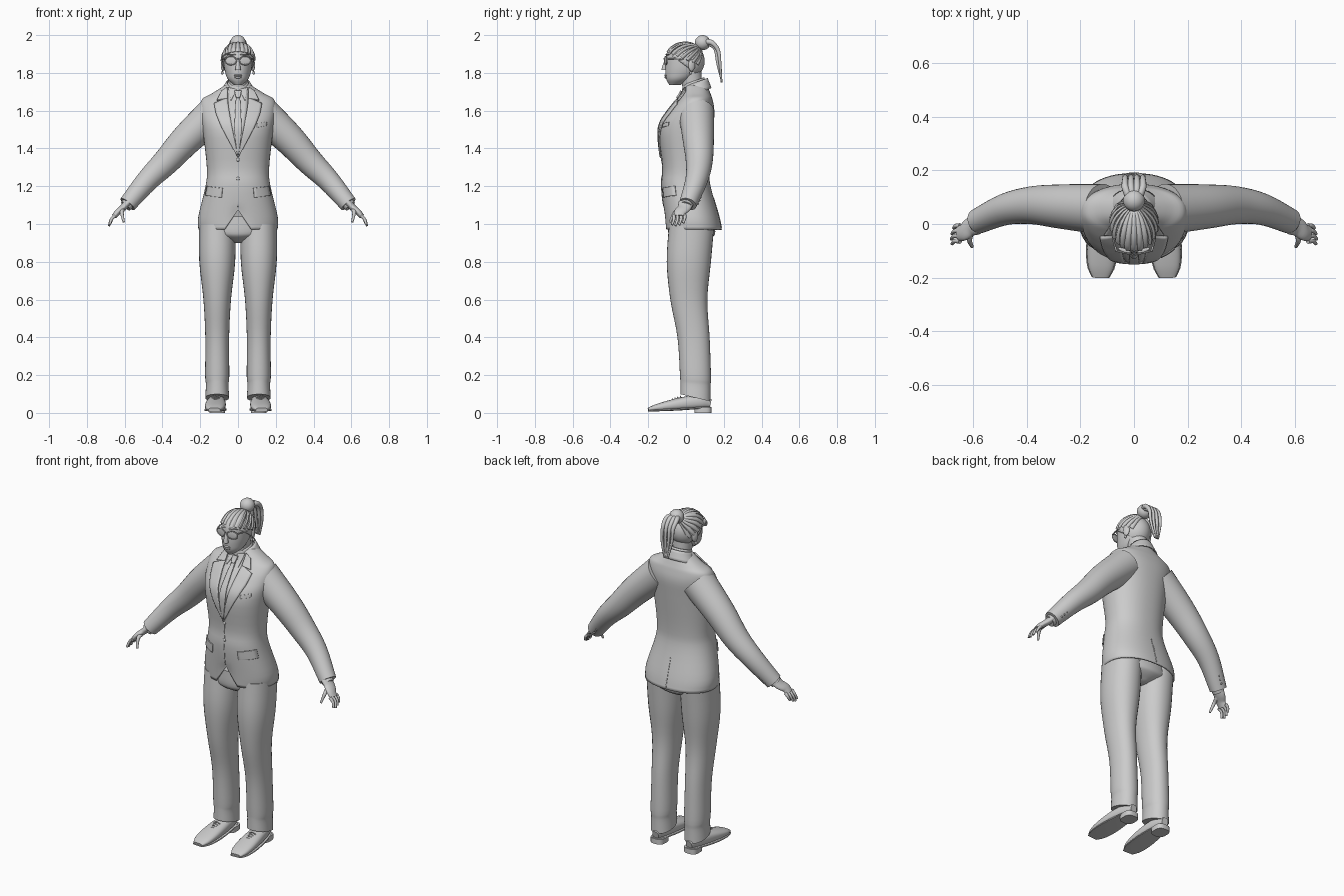
import bpy, bmesh, math
from mathutils import Vector, Matrix
from mathutils.bvhtree import BVHTree

if "Cube" in bpy.data.objects:
    bpy.data.objects.remove(bpy.data.objects["Cube"])

GREY = (.6, .6, .6, 1)
material = bpy.data.materials.new("plain_grey")
material.use_nodes = True
material.diffuse_color = GREY
material.node_tree.nodes["Principled BSDF"].inputs["Base Color"].default_value = GREY

SIDES = (("left", 1), ("right", -1))
ACROSS, DEPTH = Vector((1, 0, 0)), Vector((0, 1, 0))


def finish(name, bm, thickness=0, offset=-1):
    """Turn a bmesh into a smooth shaded object, optionally thickened like cloth."""
    bmesh.ops.recalc_face_normals(bm, faces=bm.faces)
    mesh = bpy.data.meshes.new(name)
    bm.to_mesh(mesh)
    bm.free()
    mesh.materials.append(material)
    mesh.shade_smooth()
    mesh.set_sharp_from_angle(angle=math.radians(45))
    obj = bpy.data.objects.new(name, mesh)
    bpy.context.collection.objects.link(obj)
    if thickness:
        solid = obj.modifiers.new("cloth_thickness", "SOLIDIFY")
        solid.thickness, solid.offset = thickness, offset
    return obj


def skin(bm, rows, closed):
    """Join neighbouring rows of vertices with quads."""
    for low, high in zip(rows, rows[1:]):
        count = len(low)
        for j in range(count if closed else count - 1):
            k = (j + 1) % count
            bm.faces.new((low[j], low[k], high[k], high[j]))


def spline(keys, steps):
    """Smooth curve through tuples of any length."""
    keys = [Vector(key) for key in keys]
    keys = [keys[0] * 2 - keys[1], *keys, keys[-1] * 2 - keys[-2]]
    curve = []
    for before, start, stop, after in zip(keys, keys[1:], keys[2:], keys[3:]):
        leave, arrive = (stop - before) / 2, (after - start) / 2
        for i in range(steps):
            t = i / steps
            bend = leave * (1 - t) - arrive * t + (start - stop) * (1 - 2 * t)
            curve.append(start.lerp(stop, t) + bend * t * (1 - t))
    return curve + [keys[-2]]


def loft(name, keys, side=1, flat=False, ref=ACROSS, sides=20, power=2, steps=4,
         capped=True, tweak=None, drop=None, thickness=0):
    """Skin through sections (x, y, z, half width, half depth)."""
    sections = spline(keys, steps)
    centres = [Vector(section[:3]) for section in sections]
    bm = bmesh.new()
    rings = []
    for i, section in enumerate(sections):
        tangent = centres[min(i + 1, len(centres) - 1)] - centres[max(i - 1, 0)]
        tangent = Vector((0, 0, 1)) if flat else tangent.normalized()
        wide = (ref - tangent * ref.dot(tangent)).normalized()
        deep = tangent.cross(wide)
        ring = []
        for j in range(sides):
            angle = math.tau * j / sides
            c, d = (math.copysign(abs(w) ** (2 / power), w) for w in (math.cos(angle), math.sin(angle)))
            point = centres[i] + wide * c * section[3] + deep * d * section[4]
            if tweak:
                tweak(point)
            point.x *= side
            ring.append(bm.verts.new(point))
        rings.append(ring)
    skin(bm, rings, closed=True)
    if capped:
        bm.faces.new(rings[0])
        bm.faces.new(rings[-1])
    if drop:
        bmesh.ops.delete(bm, geom=[v for v in bm.verts if drop(v.co)], context="VERTS")
    return finish(name, bm, thickness)


def column(name, keys, x=0, **options):
    """Upright loft through sections (z, y, half width, half depth)."""
    return loft(name, [(x, y, z, wide, deep) for z, y, wide, deep in keys], flat=True, **options)


def tube(name, points, start, end, wide=1, **options):
    """Round or flattened tube whose radius runs evenly from start to end."""
    last = len(points) - 1
    radii = [start + (end - start) * i / last for i in range(len(points))]
    return loft(name, [(*p, r * wide, r) for p, r in zip(points, radii)], **options)


def ball(name, place, size, turn=0):
    bm = bmesh.new()
    matrix = Matrix.Translation(place) @ Matrix.Rotation(turn, 4, "Z") @ Matrix.Diagonal((*size, 1))
    bmesh.ops.create_uvsphere(bm, u_segments=24, v_segments=14, radius=1, matrix=matrix)
    return finish(name, bm)


# Jacket body, with the front edges curving apart at the hem
def cutaway(point):
    rise = max(0, 1.1 - point.z) * max(0, 1 - abs(point.x) / .07)
    if point.y < 0:
        point.z += rise * .8


jacket = column("jacket_body", [
    (.97, .04, .21, .15), (1.04, .03, .21, .145), (1.2, 0, .172, .13), (1.3, 0, .165, .124),
    (1.5, 0, .187, .142), (1.6, .03, .2, .12), (1.66, .05, .19, .09), (1.69, .055, .14, .075),
    (1.74, .055, .06, .055)], sides=64, power=2.25, capped=False, tweak=cutaway, thickness=.008)
surface = BVHTree.FromPolygons([v.co for v in jacket.data.vertices],
                               [p.vertices for p in jacket.data.polygons])


def on_jacket(x, z, facing=-1):
    """Point and normal where a straight look from the front or back meets the jacket."""
    point, normal, _, _ = surface.ray_cast(Vector((x, facing, z)), DEPTH * -facing)
    if point is None:
        point, normal, _, _ = surface.find_nearest(Vector((x, 0, z)))
    return point, normal


def panel(name, edge_a, edge_b, side=1, lift=.003, thickness=.005, facing=-1, columns=6, rows=16):
    """Cloth strip between two (x, z) edges, laid on the jacket surface."""
    def along(edge, t):
        position = t * (len(edge) - 1)
        i = min(int(position), len(edge) - 2)
        return Vector(edge[i]).lerp(Vector(edge[i + 1]), position - i)

    bm = bmesh.new()
    grid = []
    for r in range(rows + 1):
        a, b = along(edge_a, r / rows), along(edge_b, r / rows)
        line = []
        for c in range(columns + 1):
            x, z = a.lerp(b, c / columns)
            point, normal = on_jacket(x * side, z, facing)
            line.append(bm.verts.new(point + normal * lift))
        grid.append(line)
    skin(bm, grid, closed=False)
    return finish(name, bm, thickness, offset=0)


def centred_panel(name, edge, **options):
    return panel(name, [(-x, z) for x, z in edge], edge, **options)


# Shirt front, tie, seams and buttons
opening = [(.055, 1.71), (.05, 1.62), (.035, 1.53), (0, 1.36)]
centred_panel("shirt_front", opening, lift=.001, thickness=.002)
centred_panel("tie", [(.01, 1.68), (.02, 1.5), (.005, 1.37)], lift=.006, thickness=.008)
centred_panel("tie_knot", [(.018, 1.7), (.01, 1.66)], lift=.012, thickness=.009)
centred_panel("front_seam", [(.002, 1.36), (.002, 1.09)], lift=.001, thickness=.003)
centred_panel("back_vent", [(.002, 1.14), (.002, .98)], lift=.001, thickness=.003, facing=1)
panel("chest_pocket", [(.1, 1.51), (.1, 1.53)], [(.15, 1.52), (.15, 1.54)], thickness=.004)
for label, z in (("upper", 1.34), ("lower", 1.24)):
    ball(label + "_jacket_button", on_jacket(0, z)[0], (.009, .005, .009))


# Collars, rising toward the back of the neck
def slope_collar(point):
    point.z += (point.y - .05) * .35


column("jacket_collar", [(1.69, .055, .1, .08), (1.75, .055, .062, .06)], sides=40, capped=False,
       tweak=slope_collar, drop=lambda point: point.y < 0, thickness=.006)
column("shirt_collar", [(1.7, .04, .062, .064), (1.76, .04, .055, .058)], sides=32, capped=False,
       tweak=slope_collar, thickness=.004)


# Trouser hems fall toward the heel
def slope_hem(point):
    point.z -= (point.y - .05) * max(0, .2 - point.z) * 2


def shoe_sections(widen, height):
    """Sections from heel to toe; the height rule gives the half height."""
    sections = []
    for i in range(11):
        t = i / 10
        taper = max(math.sin(math.pi * t), .05) ** .25
        half = height(t) * taper
        sole = .008 + .02 * (1 - t) ** 2
        sections.append((.11 + .015 * t, .13 - .33 * t, sole + half,
                         (.042 + .022 * t) * taper * widen, half))
    return sections


for word, side in SIDES:
    # Lapel, collar leaf, shirt collar point and pocket flap
    panel(word + "_lapel", [(.055, 1.665), *opening[1:]], [(.125, 1.635), (.115, 1.58), (.09, 1.52), (0, 1.35)],
          side, lift=.005, thickness=.008)
    panel(word + "_collar_leaf", [(.055, 1.72), (.055, 1.66)], [(.085, 1.7), (.11, 1.65)],
          side, lift=.006, thickness=.008)
    panel(word + "_collar_point", [(.006, 1.71), (.036, 1.65)], [(.05, 1.72), (.038, 1.65)],
          side, lift=.006, thickness=.004)
    panel(word + "_pocket_flap", [(.08, 1.19), (.085, 1.14)], [(.16, 1.2), (.17, 1.15)], side, lift=.004)

    # Sleeve, shirt cuff and cuff buttons
    tube(word + "_sleeve", [(.12, .055, 1.59), (.27, .065, 1.45), (.38, .07, 1.33), (.48, .055, 1.23),
                            (.585, .01, 1.105)], .095, .047, side=side, ref=DEPTH, sides=32)
    tube(word + "_shirt_cuff", [(.57, .01, 1.12), (.595, 0, 1.095)], .035, .032, side=side, ref=DEPTH)
    for i in range(3):
        step = Vector((.013, -.006, -.016)) * i
        place = Vector((.535, .076, 1.14)) + step
        place.x *= side
        ball(f"{word}_cuff_button_{i}", place, (.005, .006, .005))

    # Hand
    tube(word + "_palm", [(.585, 0, 1.11), (.61, -.01, 1.085), (.635, -.03, 1.065), (.655, -.035, 1.04)],
         .02, .014, wide=2, side=side, ref=DEPTH)
    for i, (finger, reach) in enumerate((("index", 1), ("middle", 1.1), ("ring", 1), ("little", .8))):
        knuckle = Vector((.65, -.064 + .019 * i, 1.045))
        tube(f"{word}_{finger}_finger", [knuckle, knuckle + Vector((.02, 0, -.02)) * reach,
                                         knuckle + Vector((.03, -.01, -.05)) * reach],
             .01, .006, side=side, ref=DEPTH, sides=10)
    tube(word + "_thumb", [(.61, -.025, 1.08), (.615, -.06, 1.06), (.605, -.085, 1.01)],
         .014, .006, side=side, sides=10)

    # Trouser leg
    column(word + "_trouser_leg", [
        (.08, .05, .063, .08), (.15, .05, .06, .08), (.2, .05, .064, .082), (.4, .04, .063, .085),
        (.6, .015, .073, .098), (.8, .015, .095, .117), (1, .03, .097, .12)],
        x=.11, side=side, sides=32, power=2.15, tweak=slope_hem)

    # Shoe with sole, heel block and laces
    loft(word + "_shoe", shoe_sections(1, lambda t: .047 - .027 * t), side, sides=28, power=2.5, steps=2)
    loft(word + "_sole", shoe_sections(1.08, lambda t: .006), side, sides=16, power=4, steps=2)
    column(word + "_heel", [(0, .09, .042, .046), (.03, .09, .042, .046)], x=.11, side=side,
           sides=28, power=3, steps=1)
    for i in range(4):
        y, z = -.03 - .014 * i, .088 - .005 * i
        tube(f"{word}_lace_{i}", [(.095, y, z - .01), (.117, y, z), (.139, y, z - .01)],
             .003, .003, side=side, ref=DEPTH, sides=8)

column("trouser_seat", [(.9, .03, .03, .06), (.93, .03, .13, .11), (.96, .03, .185, .125),
                        (1.04, .025, .185, .12)], sides=40)

# Neck, head and face
column("neck", [(1.66, .045, .062, .06), (1.72, .035, .05, .053), (1.83, .02, .055, .06)], sides=28)
column("head", [(1.735, -.06, .02, .028), (1.765, -.04, .053, .064), (1.8, -.022, .067, .087),
                (1.84, -.013, .074, .096), (1.89, -.01, .075, .096), (1.925, -.01, .064, .08),
                (1.95, -.01, .03, .04)], sides=40)
tube("nose", [(0, -.101, 1.875), (0, -.112, 1.84), (0, -.115, 1.815)], .008, .015, sides=16)
ball("upper_lip", (0, -.105, 1.787), (.022, .01, .006))
ball("lower_lip", (0, -.103, 1.777), (.019, .011, .007))
tube("glasses_bridge", [(-.01, -.113, 1.87), (0, -.117, 1.875), (.01, -.113, 1.87)],
     .003, .003, ref=DEPTH, sides=8)
for word, side in SIDES:
    ball(word + "_ear", (side * .079, .03, 1.84), (.01, .019, .032), side * .4)
    ball(word + "_earring", (side * .084, .026, 1.8), (.007, .007, .009))
    ball(word + "_brow", (side * .035, -.098, 1.897), (.025, .008, .004), side * .3)
    ball(word + "_lens", (side * .038, -.107, 1.865), (.029, .003, .021), side * .22)
    turns = [math.tau * i / 16 for i in range(17)]
    tube(word + "_rim", [(.038 + .03 * math.cos(a), -.107 + .007 * math.cos(a), 1.865 + .022 * math.sin(a))
                         for a in turns], .003, .003, side=side, ref=DEPTH, sides=8, steps=2)
    tube(word + "_temple_arm", [(.066, -.1, 1.876), (.079, -.05, 1.874), (.083, .035, 1.866)],
         .004, .003, side=side, sides=8)

# Swept-back hair: a cap cut along the hairline, then strands running to the bun
crown, spread = Vector((0, -.005, 1.862)), Vector((.085, .104, .098))
bm = bmesh.new()
bmesh.ops.create_uvsphere(bm, u_segments=40, v_segments=24, radius=1,
                          matrix=Matrix.Translation(crown) @ Matrix.Diagonal((*spread, 1)))
bmesh.ops.bisect_plane(bm, geom=bm.verts[:] + bm.edges[:] + bm.faces[:], clear_inner=True,
                       plane_co=(0, -.1, 1.91), plane_no=(0, .6, .8))
finish("hair_cap", bm, .012)
gather = Vector((0, 1, 1)).normalized()
for i in range(17):
    angle = math.radians(16 * (i - 8))
    root = Vector((math.sin(angle), -math.cos(angle), .1 + .45 * math.cos(angle))).normalized()
    path = [crown + root.lerp(gather, j / 5).normalized() * spread for j in range(6)]
    sideways = ACROSS if abs(angle) < .6 else Vector((.3, .2, .9))
    tube(f"hair_strand_{i}", path, .008, .006, wide=1.5, ref=sideways, sides=8, steps=3)

# Bun and ponytail
ball("hair_bun", (0, .088, 1.96), (.041, .041, .04))
for i in range(7):
    x, inset = (i - 3) * .011, .012 * (i % 2)
    tube(f"ponytail_strand_{i}", [(x / 2, .1, 1.965), (x, .137, 1.96 - inset), (x, .17 - inset, 1.92),
                                  (x, .18 - inset, 1.85), (x / 3, .188, 1.75 + inset)],
         .016, .005, sides=10)
